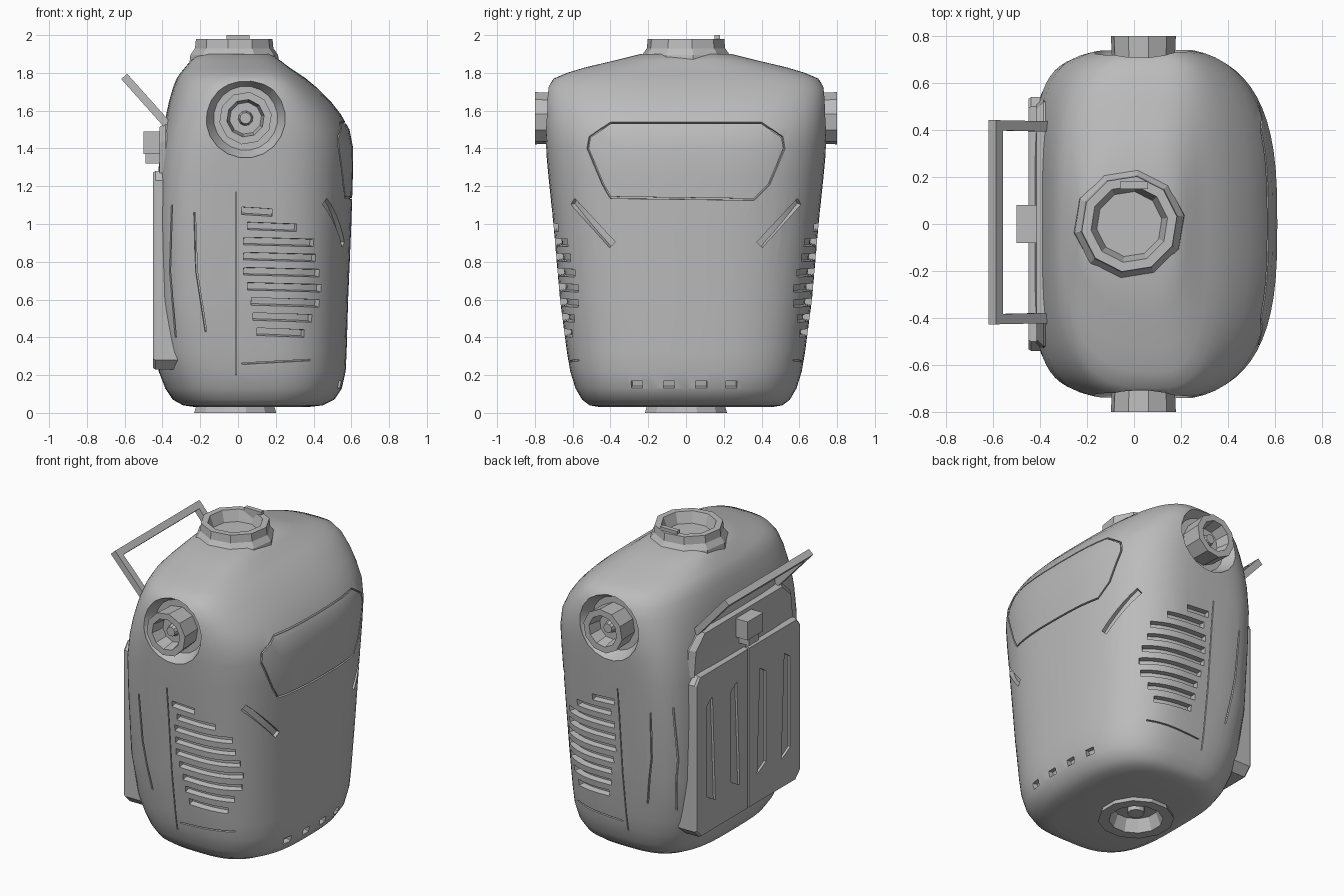
import bpy, bmesh
from math import sin, cos, pi, radians
from mathutils import Vector
from mathutils.bvhtree import BVHTree

cube = bpy.data.objects.get("Cube")
if cube:
    bpy.data.objects.remove(cube)

grey = bpy.data.materials.new("grey shell")
grey.use_nodes = True
COLOUR = (0.5, 0.5, 0.5, 1)
grey.diffuse_color = COLOUR
grey.node_tree.nodes["Principled BSDF"].inputs["Base Color"].default_value = COLOUR


def select(ob):
    bpy.ops.object.select_all(action='DESELECT')
    ob.select_set(True)
    bpy.context.view_layer.objects.active = ob


def shade(ob, angle):
    select(ob)
    bpy.ops.object.shade_smooth_by_angle(angle=radians(angle))


def finish(name, bm, smooth=20):
    bmesh.ops.recalc_face_normals(bm, faces=bm.faces)
    mesh = bpy.data.meshes.new(name)
    bm.to_mesh(mesh)
    bm.free()
    ob = bpy.data.objects.new(name, mesh)
    bpy.context.collection.objects.link(ob)
    mesh.materials.append(grey)
    shade(ob, smooth)
    return ob


def loft(bm, rings, closed=False):
    """Skin a list of point rings; cap the ends unless closed."""
    rows = [[bm.verts.new(p) for p in r] for r in rings]
    n = len(rows[0])
    for a, b in zip(rows, rows[1:] + rows[:1] if closed else rows[1:]):
        for i in range(n):
            j = (i + 1) % n
            bm.faces.new((a[i], a[j], b[j], b[i]))
    if not closed:
        bm.faces.new(rows[0])
        bm.faces.new(rows[-1])


def turned(bm, origin, axis, profile, sides):
    """Revolve (radius, distance) pairs around an axis from origin."""
    axis = Vector(axis)
    u = axis.orthogonal().normalized()
    v = axis.cross(u)
    o = Vector(origin)
    loft(bm, [[o + axis * d + (u * cos(2 * pi * i / sides) + v * sin(2 * pi * i / sides)) * r
               for i in range(sides)] for r, d in profile])


def box(bm, lo, hi):
    loft(bm, [[(x, lo[1], lo[2]), (x, hi[1], lo[2]), (x, hi[1], hi[2]), (x, lo[1], hi[2])]
              for x in (lo[0], hi[0])])


def spow(t, e):
    return (abs(t) ** e) * (1 if t > 0 else -1)


# Torso shell: rounded sections, each (height, back x, front x, half width)
SECTIONS = [(.03, -.22, .36, .45), (.04, -.29, .45, .51), (.07, -.345, .51, .55),
            (.13, -.385, .55, .585), (.22, -.42, .57, .613), (.32, -.43, .575, .63),
            (.6, -.435, .583, .667), (1.0, -.435, .60, .702), (1.25, -.425, .608, .728),
            (1.4, -.41, .61, .742), (1.5, -.395, .59, .75), (1.58, -.38, .545, .75),
            (1.65, -.365, .49, .748), (1.72, -.345, .42, .735), (1.77, -.325, .36, .70),
            (1.80, -.305, .315, .63), (1.83, -.28, .27, .53), (1.865, -.25, .225, .38),
            (1.9, -.21, .17, .24)]


def section(z, back, front, half):
    mid = .09 * min(1, half / .6) if z > 1 else .09
    # the back is squarest at mid height and rounds off towards base and shoulders
    square = 4.8 - 2.3 * max(0, min(1, (z - 1.3) / .55)) - 1.4 * max(0, min(1, (.5 - z) / .3))
    ring = []
    for i in range(64):
        c, s = cos(2 * pi * i / 64), sin(2 * pi * i / 64)
        p = 2 / 2.85 if c > 0 else 2 / square
        reach = front - mid if c > 0 else mid - back
        ring.append((mid + reach * spow(c, p), half * spow(s, p), z))
    return ring


bm = bmesh.new()
loft(bm, [section(*s) for s in SECTIONS])
body = finish("torso_shell", bm, 40)
bm = bmesh.new()
bm.from_mesh(body.data)
surface = BVHTree.FromBMesh(bm)
bm.free()


def groove(bm, path, side, width, depth, closed=False):
    """Cutter that follows the shell along a path drawn on one side (+x or +-y)."""
    pts = [Vector(p) for p in path]
    ends = pts[1:] + pts[:1] if closed else pts[1:]
    dense = [a.lerp(b, k / 6) for a, b in zip(pts, ends) for k in range(6)]
    if not closed:
        dense.append(pts[-1])
    hits = []
    for q in dense:
        start = Vector((2, q.x, q.y)) if side == 0 else Vector((q.x, side * 2, q.y))
        aim = Vector((-1, 0, 0)) if side == 0 else Vector((0, -side, 0))
        hits.append(surface.ray_cast(start, aim)[:2])
    rings = []
    for i, (p, n) in enumerate(hits):
        after = hits[(i + 1) % len(hits)][0] if closed or i + 1 < len(hits) else p
        before = hits[i - 1][0] if closed or i else p
        w = (after - before).normalized().cross(n).normalized() * width / 2
        rings.append([p - w + n * .02, p + w + n * .02, p + w * .7 - n * depth, p - w * .7 - n * depth])
    loft(bm, rings, closed)


def cut(target, bm, smooth):
    """Subtract a cutter from a part and discard it."""
    cutter = finish("cutter", bm)
    cutter.hide_render = True
    mod = target.modifiers.new("cut", 'BOOLEAN')
    mod.object = cutter
    mod.solver = 'EXACT'
    select(target)
    bpy.ops.object.modifier_apply(modifier=mod.name)
    bpy.data.objects.remove(cutter)
    shade(target, smooth)


# Joint sockets, neck opening and base opening
bm = bmesh.new()
for s in (-1, 1):
    turned(bm, (.04, s * .66, 1.56), (0, s, 0), [(.17, 0), (.21, .07), (.22, .2)], 20)
turned(bm, (-.02, 0, 1.85), (0, 0, 1), [(.15, 0), (.15, .2)], 10)
turned(bm, (-.015, 0, -.05), (0, 0, 1), [(.16, 0), (.16, .2)], 12)
cut(body, bm, 35)

# Chest panel outline, diagonal chest slots and the row of drain holes
bm = bmesh.new()
groove(bm, [(-.40, 1.14), (.36, 1.13), (.44, 1.21), (.52, 1.40), (.51, 1.46), (.40, 1.535),
            (-.40, 1.535), (-.51, 1.46), (-.52, 1.40), (-.44, 1.21)], 0, .012, .012, True)
for s in (-1, 1):
    groove(bm, [(s * .60, 1.12), (s * .39, .89)], 0, .05, .025)
for y in (-.26, -.09, .08, .24):
    groove(bm, [(y - .03, .15), (y + .03, .15)], 0, .045, .03)

# Side vents and seams, mirrored
VENTS = [(.02, .18), (.05, .31), (.03, .40), (.03, .41), (.03, .43), (.05, .44),
         (.07, .43), (.08, .39), (.10, .35)]
for s in (-1, 1):
    for i, (x0, x1) in enumerate(VENTS):
        z = 1.07 - i * .08
        groove(bm, [(x0, z), (x1, z - .01)], s, .045, .035)
    groove(bm, [(-.01, .2), (-.01, 1.17)], s, .008, .012)
    groove(bm, [(.02, .26), (.38, .28)], s, .01, .012)
    groove(bm, [(-.23, 1.06), (-.22, .75), (-.17, .43)], s, .012, .012)
    groove(bm, [(-.35, 1.1), (-.36, .75), (-.33, .4)], s, .012, .012)
cut(body, bm, 35)

# Hollow joint stubs
for s, side in ((-1, "right"), (1, "left")):
    bm = bmesh.new()
    turned(bm, (.04, s * .58, 1.56), (0, s, 0),
           [(.13, 0), (.14, .22), (.10, .22), (.085, .13), (.04, .13), (.03, .17)], 10)
    finish("joint_stub_" + side, bm)

# Neck collar with a locking tab
bm = bmesh.new()
turned(bm, (-.02, 0, 1.85), (0, 0, 1),
       [(.24, 0), (.235, .045), (.21, .08), (.205, .13), (.165, .13), (.14, .06)], 10)
box(bm, (-.06, .15, 1.9), (.06, .18, 2.0))
finish("neck_collar", bm)

# Base collar
bm = bmesh.new()
turned(bm, (-.015, 0, .08), (0, 0, -1),
       [(.20, 0), (.225, .08), (.16, .08), (.13, .0), (.05, .0), (.05, .04)], 12)
finish("base_collar", bm)

# Rear doors, each a panel with two tall recessed slots
for s, side in ((-1, "right"), (1, "left")):
    bm = bmesh.new()
    outline = [(.008, .23), (.49, .23), (.54, .28), (.54, 1.23), (.50, 1.28), (.008, 1.28)]
    loft(bm, [[(x, s * (.008 + (y - .008) * k), .75 + (z - .75) * k) for y, z in outline]
              for x, k in ((-.32, 1), (-.438, 1), (-.45, .985))])
    door = finish("rear_door_" + side, bm)
    bm = bmesh.new()
    for y in (.09, .34):
        slot = [(y, .42), (y + .09, .47), (y + .09, 1.06), (y + .03, 1.10)]
        loft(bm, [[(x, s * a, z) for a, z in slot] for x in (-.435, -.5)])
    cut(door, bm, 20)

# Upper rear plate, tapering into the shell, and latch
bm = bmesh.new()
loft(bm, [[(x, y * k, 1.27 + (z - 1.27) * k) for y, z in ((-.54, 1.27), (.54, 1.27), (.52, 1.44),
                                                        (.42, 1.53), (-.42, 1.53), (-.52, 1.44))]
          for x, k in ((-.3, 1), (-.385, 1), (-.415, .94))])
finish("rear_plate", bm)
bm = bmesh.new()
box(bm, (-.5, -.08, 1.37), (-.4, .08, 1.49))
box(bm, (-.49, -.05, 1.32), (-.4, .05, 1.38))
finish("rear_latch", bm)

# Carrying handle: a square bar with two slanted arms
bm = bmesh.new()
PATH = [(-.36, -.40, 1.51), (-.588, -.405, 1.765), (-.588, .42, 1.765), (-.36, .415, 1.51)]
slant = Vector((PATH[1][0] - PATH[0][0], 0, PATH[1][2] - PATH[0][2])).normalized()
across = Vector((slant.z, 0, -slant.x)) * .021
rings = []
for p, out in zip(PATH, ((0, 1), (-1, 1), (-1, -1), (0, -1))):
    inner = (Vector((0, 1, 0)) * out[1] + slant * out[0]) * .022
    p = Vector(p)
    rings.append([p + inner + across, p + inner - across, p - inner - across, p - inner + across])
loft(bm, rings)
finish("carry_handle", bm)
